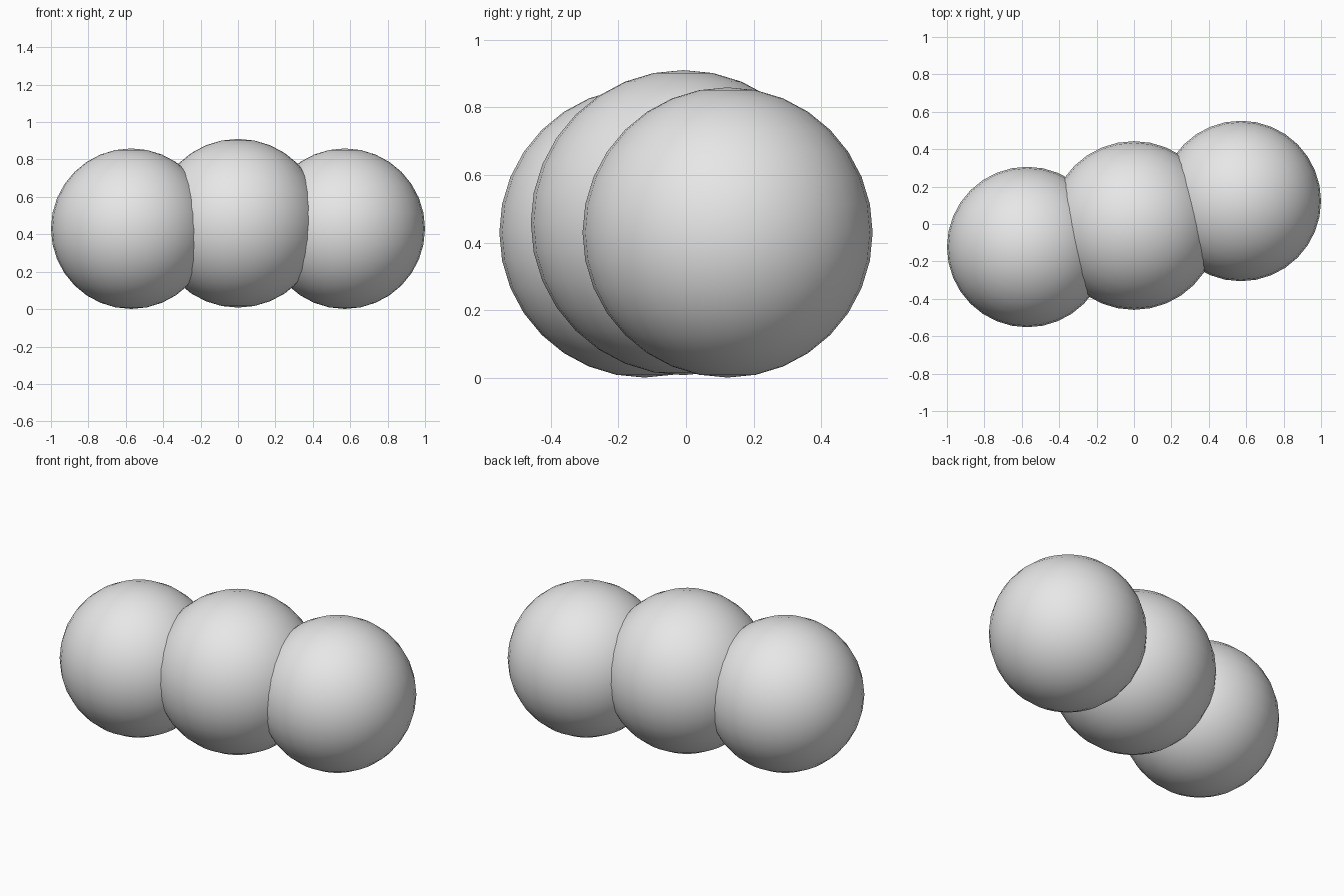
import bpy

cube = bpy.data.objects.get("Cube")
if cube:
    bpy.data.objects.remove(cube, do_unlink=True)

# One plain grey for every part
grey = bpy.data.materials.new("light_grey")
grey.use_nodes = True
colour = (0.8, 0.8, 0.8, 1.0)
grey.diffuse_color = colour
grey.node_tree.nodes["Principled BSDF"].inputs["Base Color"].default_value = colour


def ball(name, radius, location):
    bpy.ops.mesh.primitive_uv_sphere_add(
        segments=32, ring_count=16, radius=radius, location=location)
    obj = bpy.context.object
    obj.name = name
    obj.data.materials.append(grey)
    bpy.ops.object.shade_smooth_by_angle()
    return obj


# Slightly larger middle ball
ball("middle_ball", 0.451, (0, -0.008, 0.459))

# Two outer balls, staggered front and back
for name, side in (("left_ball", 1), ("right_ball", -1)):
    ball(name, 0.429, (side * 0.571, side * 0.123, 0.43))
